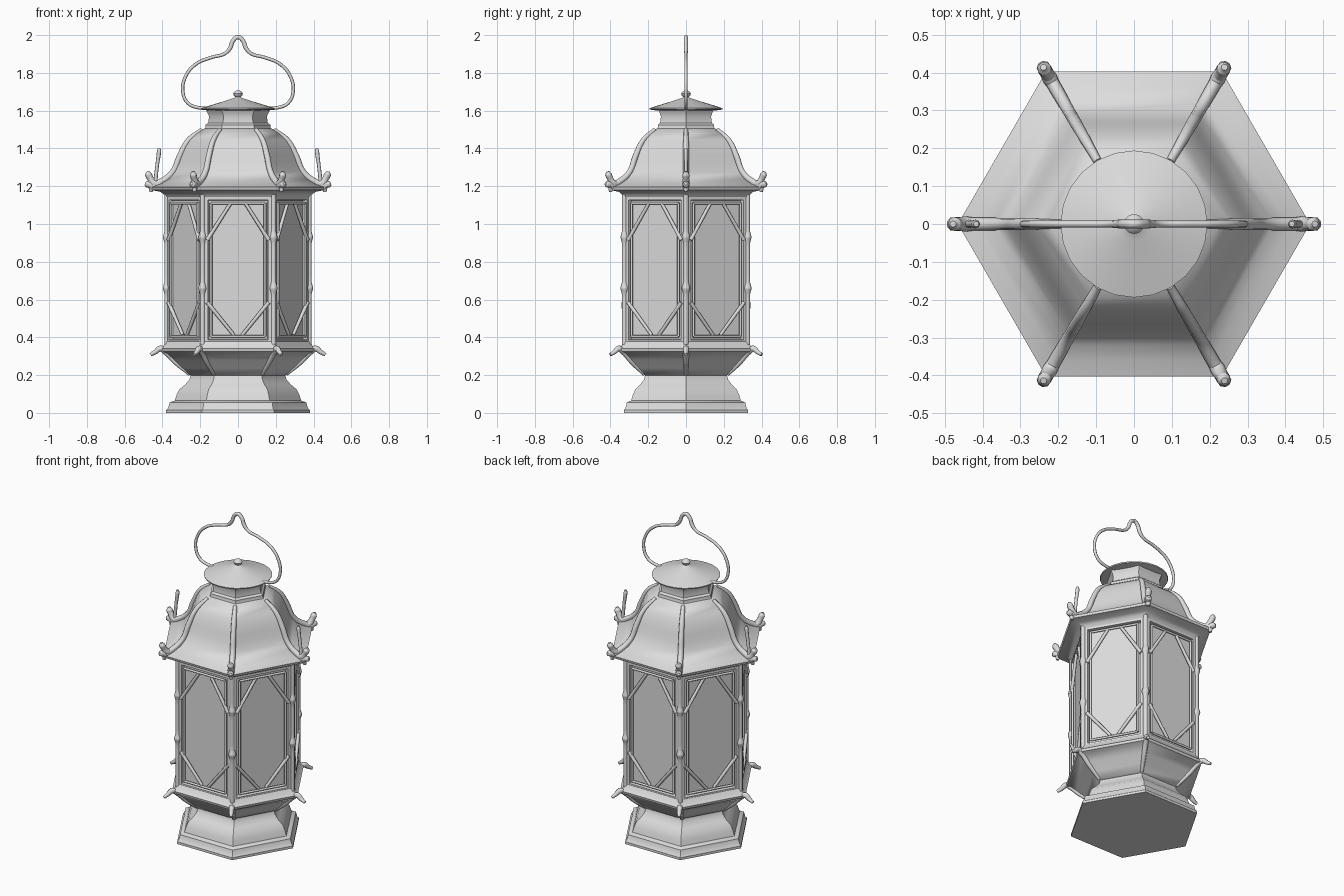
import bpy, bmesh, math
from mathutils import Vector

if "Cube" in bpy.data.objects:
    bpy.data.objects.remove(bpy.data.objects["Cube"])

metal = bpy.data.materials.new("grey metal")
metal.diffuse_color = (0.72, 0.72, 0.72, 1)
metal.use_nodes = True
metal.node_tree.nodes["Principled BSDF"].inputs["Base Color"].default_value = metal.diffuse_color
CORNERS = [math.radians(60 * k) for k in range(6)]


def finish(obj, angle=35):
    obj.data.materials.clear()
    obj.data.materials.append(metal)
    bpy.ops.object.select_all(action='DESELECT')
    bpy.context.view_layer.objects.active = obj
    obj.select_set(True)
    bpy.ops.object.shade_smooth_by_angle(angle=math.radians(angle))
    return obj


def add_bm(name, bm, angle=35):
    bmesh.ops.recalc_face_normals(bm, faces=bm.faces)
    me = bpy.data.meshes.new(name)
    bm.to_mesh(me)
    bm.free()
    obj = bpy.data.objects.new(name, me)
    bpy.context.collection.objects.link(obj)
    return finish(obj, angle)


def loft(name, profile, sides=6, angle=35):
    """Stack of regular polygons from (radius, z) pairs, closed at both ends."""
    bm = bmesh.new()
    rings = [[bm.verts.new((r * math.cos(2 * math.pi * i / sides),
                            r * math.sin(2 * math.pi * i / sides), z))
              for i in range(sides)] for r, z in profile]
    for a, b in zip(rings, rings[1:]):
        for i in range(sides):
            j = (i + 1) % sides
            bm.faces.new((a[i], a[j], b[j], b[i]))
    bm.faces.new(rings[0][::-1])
    bm.faces.new(rings[-1])
    return add_bm(name, bm, angle)


def tubes(name, paths, radius, smooth=True):
    """Round bars along paths; each point is (position, radius factor)."""
    cu = bpy.data.curves.new(name, 'CURVE')
    cu.dimensions = '3D'
    cu.bevel_depth = radius
    cu.bevel_resolution = 2
    cu.resolution_u = 6
    cu.use_fill_caps = True
    for path in paths:
        sp = cu.splines.new('BEZIER')
        sp.bezier_points.add(len(path) - 1)
        for p, (co, f) in zip(sp.bezier_points, path):
            p.co = co
            p.radius = f
            p.handle_left_type = p.handle_right_type = 'AUTO' if smooth else 'VECTOR'
    tmp = bpy.data.objects.new(name + " path", cu)
    bpy.context.collection.objects.link(tmp)
    me = bpy.data.meshes.new_from_object(
        tmp.evaluated_get(bpy.context.evaluated_depsgraph_get()))
    bpy.data.objects.remove(tmp)
    obj = bpy.data.objects.new(name, me)
    bpy.context.collection.objects.link(obj)
    return finish(obj, 50)


def radial(points, angles=CORNERS):
    """Repeat an (r, z, factor) path at the given directions."""
    return [[(Vector((r * math.cos(a), r * math.sin(a), z)), f)
             for r, z, f in points] for a in angles]


def on_side(k, u, z, dist):
    a = math.radians(30 + 60 * k)
    return Vector((dist * math.cos(a) - u * math.sin(a),
                   dist * math.sin(a) + u * math.cos(a), z))


# Stepped foot
loft("foot", [(.38, 0), (.38, .015), (.37, .025), (.362, .055), (.335, .065),
              (.325, .095), (.31, .125), (.28, .15), (.258, .175), (.25, .2), (.25, .22)])

# Flared tray, with recessed panels on its sloping sides
loft("tray", [(.24, .195), (.265, .205), (.30, .237), (.345, .28), (.385, .315),
              (.408, .325), (.412, .34), (.395, .352), (.385, .375), (.37, .385)])
tubes("tray_hooks", radial([(.255, .205, .7), (.33, .268, .9), (.385, .325, 1.1),
                            (.41, .34, 1.1), (.438, .322, .85), (.463, .308, .6)]), .015)

# Six sided body with recessed windows
R = .382
AP = R * math.cos(math.pi / 6)
bm = bmesh.new()
low = [bm.verts.new((R * math.cos(a), R * math.sin(a), .355)) for a in CORNERS]
top = [bm.verts.new((R * math.cos(a), R * math.sin(a), 1.16)) for a in CORNERS]
sides = [bm.faces.new((low[i], low[(i + 1) % 6], top[(i + 1) % 6], top[i])) for i in range(6)]
bm.faces.new(low[::-1])
bm.faces.new(top)
bm.normal_update()
bmesh.ops.inset_individual(bm, faces=sides, thickness=.045, depth=0)
bmesh.ops.inset_individual(bm, faces=sides, thickness=.006, depth=-.022)
add_bm("body", bm, 25)

# Corner posts with small swellings
tubes("corner_posts", radial([(.376, z, f) for z, f in (
    (.36, 1), (.63, 1), (.66, 1.6), (.69, 1), (.90, 1), (.93, 1.5), (.96, 1), (1.16, 1))]), .014)

# Window mouldings and diagonal corner bars
mould, bars = [], []
for k in range(6):
    ring = [(-.143, .405), (.143, .405), (.143, 1.11), (-.143, 1.11)]
    for (u1, z1), (u2, z2) in zip(ring, ring[1:] + ring[:1]):
        mould.append([(on_side(k, u1, z1, AP - .003), 1), (on_side(k, u2, z2, AP - .003), 1)])
    for s in (-1, 1):
        bars.append([(on_side(k, s * .163, .915, AP), 1.2), (on_side(k, s * .04, 1.108, AP - .006), 1)])
        bars.append([(on_side(k, s * .163, .585, AP), 1.2), (on_side(k, s * .022, .412, AP - .006), 1)])
tubes("window_mouldings", mould, .007, False)
tubes("lattice_bars", bars, .009, False)

# Bell shaped roof
loft("roof", [(.375, 1.13), (.39, 1.155), (.41, 1.17), (.46, 1.18), (.465, 1.195),
              (.415, 1.213), (.37, 1.24), (.34, 1.275), (.318, 1.32), (.304, 1.36),
              (.285, 1.405), (.26, 1.445), (.225, 1.48), (.185, 1.503), (.16, 1.51)])
tubes("roof_ridges", radial([(.47, 1.2, 1.1), (.41, 1.222, 1.1), (.345, 1.275, 1), (.308, 1.36, 1),
                             (.262, 1.443, .9), (.19, 1.5, .7)]), .016)

# Forked ornaments at the eave corners
tubes("eave_ornaments",
      radial([(.40, 1.215, .8), (.445, 1.215, 1.2), (.463, 1.24, 1), (.474, 1.262, 1.1), (.478, 1.278, .5)])
      + radial([(.43, 1.2, 1), (.465, 1.208, 1.1), (.485, 1.212, 1), (.492, 1.214, .5)])
      + radial([(.45, 1.215, 1), (.458, 1.19, .9), (.462, 1.17, .5)]), .017)

# Handle pins on the left and right corners
tubes("handle_pins", radial([(.438, 1.22, 1), (.428, 1.31, .9), (.418, 1.385, 1.1), (.417, 1.4, .7)],
                            [0, math.pi]), .0105)

# Chimney neck
loft("neck", [(.18, 1.495), (.172, 1.512), (.172, 1.525), (.158, 1.535), (.153, 1.57),
              (.162, 1.59), (.17, 1.605), (.17, 1.615)])

# Round lid with knob
loft("lid", [(.15, 1.6), (.192, 1.606), (.194, 1.613), (.15, 1.627), (.09, 1.645),
             (.045, 1.66), (.02, 1.668), (.014, 1.673), (.022, 1.68), (.026, 1.69),
             (.018, 1.702), (.006, 1.707)], 24, 45)

# Bent wire handle
half = [(.15, 1.614), (.215, 1.617), (.265, 1.64), (.292, 1.70), (.278, 1.78), (.225, 1.845),
        (.14, 1.882), (.07, 1.902), (.043, 1.93), (.025, 1.972)]
path = [(-x, z) for x, z in half] + [(0, 1.989)] + half[::-1]
tubes("handle", [[(Vector((x, 0, z)), 1.25 if abs(x) < .06 else 1) for x, z in path]], .009)
